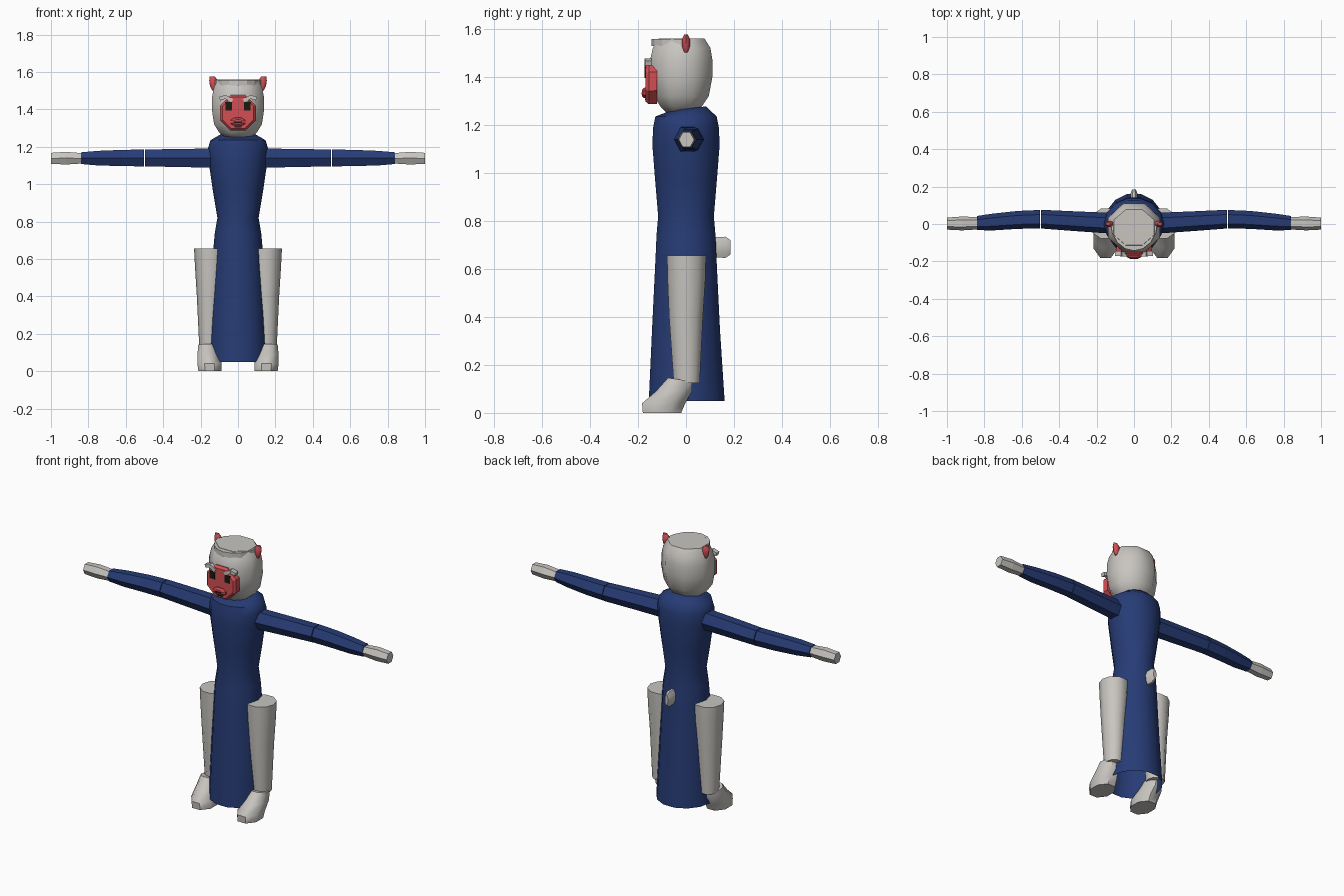
import bpy, bmesh, math
from mathutils import Vector, Matrix

cube = bpy.data.objects.get("Cube")
if cube:
    bpy.data.objects.remove(cube, do_unlink=True)


def material(name, rgb):
    m = bpy.data.materials.new(name)
    m.use_nodes = True
    col = (*rgb, 1)
    m.diffuse_color = col
    m.node_tree.nodes["Principled BSDF"].inputs["Base Color"].default_value = col
    return m


blue = material("robe blue", (0.02, 0.045, 0.18))
grey = material("warm grey fur", (0.58, 0.56, 0.53))
red = material("face red", (0.65, 0.08, 0.09))
black = material("near black", (0.01, 0.01, 0.007))


def finish(name, bm, mat, smooth=0):
    bmesh.ops.recalc_face_normals(bm, faces=bm.faces)
    me = bpy.data.meshes.new(name)
    bm.to_mesh(me)
    bm.free()
    me.materials.append(mat)
    if smooth:
        me.shade_smooth()
        me.set_sharp_from_angle(angle=math.radians(smooth))
    ob = bpy.data.objects.new(name, me)
    bpy.context.collection.objects.link(ob)
    return ob


# order in which (along, first, second) become x, y, z
AXES = {"X": lambda p, a, b: (p, a, b),
        "Y": lambda p, a, b: (a, p, b),
        "Z": lambda p, a, b: (a, b, p)}


def loft(name, axis, n, rings, mat, smooth=0, flats=False, caps=(True, True), tilt=0):
    """Rings are (position, centre1, centre2, radius1, radius2)."""
    bm = bmesh.new()
    phase, k = (math.pi / n, 1 / math.cos(math.pi / n)) if flats else (0, 1)
    loops = []
    for p, c1, c2, r1, r2 in rings:
        loop = []
        for i in range(n):
            t = phase + i * math.tau / n
            a, b = c1 + r1 * k * math.cos(t), c2 + r2 * k * math.sin(t)
            loop.append(bm.verts.new(AXES[axis](p, a, b)))
        loops.append(loop)
    for lo, hi in zip(loops, loops[1:]):
        for i in range(n):
            j = (i + 1) % n
            bm.faces.new((lo[i], lo[j], hi[j], hi[i]))
    if caps[0]:
        bm.faces.new(loops[0])
    if caps[1]:
        bm.faces.new(loops[-1])
    for v in loops[-1]:
        v.co.z += tilt * v.co.y
    return finish(name, bm, mat, smooth)


def box(name, centre, size, mat, roll=0):
    bm = bmesh.new()
    bmesh.ops.create_cube(bm, size=1)
    bmesh.ops.scale(bm, vec=size, verts=bm.verts)
    bmesh.ops.rotate(bm, matrix=Matrix.Rotation(roll, 3, "Y"), verts=bm.verts)
    bmesh.ops.translate(bm, vec=centre, verts=bm.verts)
    return finish(name, bm, mat)


# Robe, open at the hem
loft("robe", "Z", 14, [
    (0.05, 0, 0.003, 0.16, 0.162), (0.35, 0, 0, 0.147, 0.145),
    (0.65, 0, 0, 0.132, 0.13), (0.74, 0, 0, 0.124, 0.126), (0.82, 0, 0, 0.11, 0.119),
    (0.97, 0, 0, 0.135, 0.132), (1.12, 0, 0, 0.157, 0.144), (1.19, 0, 0, 0.161, 0.14),
    (1.235, 0, 0, 0.147, 0.131), (1.267, 0, 0.01, 0.09, 0.075)],
    blue, smooth=50, caps=(False, True), tilt=0.12)

# Head and the half band across its forehead
loft("head", "Z", 8, [
    (1.245, 0, -0.02, 0.06, 0.055), (1.275, 0, -0.02, 0.1, 0.085),
    (1.32, 0, -0.02, 0.128, 0.115), (1.4, 0, -0.02, 0.14, 0.13),
    (1.47, 0, -0.02, 0.138, 0.13), (1.52, 0, -0.018, 0.128, 0.12),
    (1.56, 0, -0.018, 0.108, 0.095)], grey, smooth=50, flats=True)

bm = bmesh.new()
outer, inner = [], []
for i in range(9):
    t = math.pi * (1 + i / 8)
    for ring, r in ((outer, 1.0), (inner, 0.8)):
        ring.append(bm.verts.new((0.125 * r * math.cos(t), 0.005 + 0.148 * r * math.sin(t), 1.528)))
for i in range(8):
    bm.faces.new((outer[i], outer[i + 1], inner[i + 1], inner[i]))
top = bmesh.ops.extrude_face_region(bm, geom=bm.faces[:])["geom"]
bmesh.ops.translate(bm, vec=(0, 0, 0.03),
                    verts=[v for v in top if isinstance(v, bmesh.types.BMVert)])
finish("forehead_band", bm, grey)

# Face plate with muzzle, nose and mouth
loft("face", "Y", 8, [
    (-0.12, 0, 1.381, 0.094, 0.093), (-0.155, 0, 1.381, 0.096, 0.095),
    (-0.169, 0, 1.381, 0.084, 0.084)], red, flats=True)
loft("muzzle", "Y", 8, [
    (-0.15, 0, 1.333, 0.045, 0.026), (-0.176, 0, 1.333, 0.04, 0.021),
    (-0.184, 0, 1.333, 0.026, 0.012)], red, flats=True)
box("nose_line", (0, -0.183, 1.331), (0.042, 0.006, 0.009), black)
box("mouth", (0, -0.168, 1.306), (0.04, 0.006, 0.005), black)

for side, s in (("left", 1), ("right", -1)):
    # Eyes, brows and ears
    box(side + "_eye", (s * 0.05, -0.168, 1.417), (0.034, 0.008, 0.044), black)
    box(side + "_brow_inner", (s * 0.05, -0.16, 1.457), (0.045, 0.026, 0.02), grey, -s * 0.5)
    box(side + "_brow_outer", (s * 0.082, -0.157, 1.462), (0.034, 0.026, 0.02), grey, s * 0.3)
    loft(side + "_ear", "Z", 8, [
        (1.502, s * 0.13, 0, 0.008, 0.007), (1.525, s * 0.131, 0, 0.019, 0.016),
        (1.555, s * 0.131, 0, 0.023, 0.017), (1.576, s * 0.138, 0, 0.013, 0.008)],
        red, smooth=50)

    # Sleeves and hands
    loft(side + "_upper_sleeve", "X", 6, [
        (s * 0.1, 0.003, 1.139, 0.056, 0.06), (s * 0.3, 0.014, 1.14, 0.053, 0.056),
        (s * 0.498, 0.026, 1.14, 0.05, 0.052)], blue)
    loft(side + "_lower_sleeve", "X", 6, [
        (s * 0.502, 0.026, 1.14, 0.049, 0.052), (s * 0.62, 0.022, 1.14, 0.048, 0.05),
        (s * 0.75, 0.011, 1.139, 0.045, 0.045), (s * 0.84, 0.005, 1.139, 0.038, 0.036)], blue)
    loft(side + "_hand", "X", 6, [
        (s * 0.835, 0.004, 1.138, 0.033, 0.032), (s * 0.92, 0.003, 1.139, 0.037, 0.039),
        (s, 0.002, 1.138, 0.032, 0.034)], grey)

    # Legs and feet
    loft(side + "_leg", "Z", 10, [
        (0.125, s * 0.155, 0.003, 0.052, 0.057), (0.4, s * 0.152, 0, 0.068, 0.074),
        (0.56, s * 0.15, 0.002, 0.08, 0.083), (0.655, s * 0.15, 0.002, 0.085, 0.085)],
        grey, smooth=50)
    loft(side + "_foot", "Z", 8, [
        (0, s * 0.15, -0.1, 0.062, 0.08), (0.04, s * 0.152, -0.093, 0.065, 0.09),
        (0.09, s * 0.16, -0.05, 0.057, 0.075), (0.135, s * 0.165, -0.025, 0.047, 0.05)],
        grey, smooth=50, flats=True, tilt=-0.15)

# Short tail
loft("tail", "Y", 8, [
    (0.1, 0, 0.69, 0.018, 0.042), (0.165, 0, 0.69, 0.018, 0.044),
    (0.185, 0, 0.69, 0.01, 0.03)], grey, smooth=40, flats=True)
